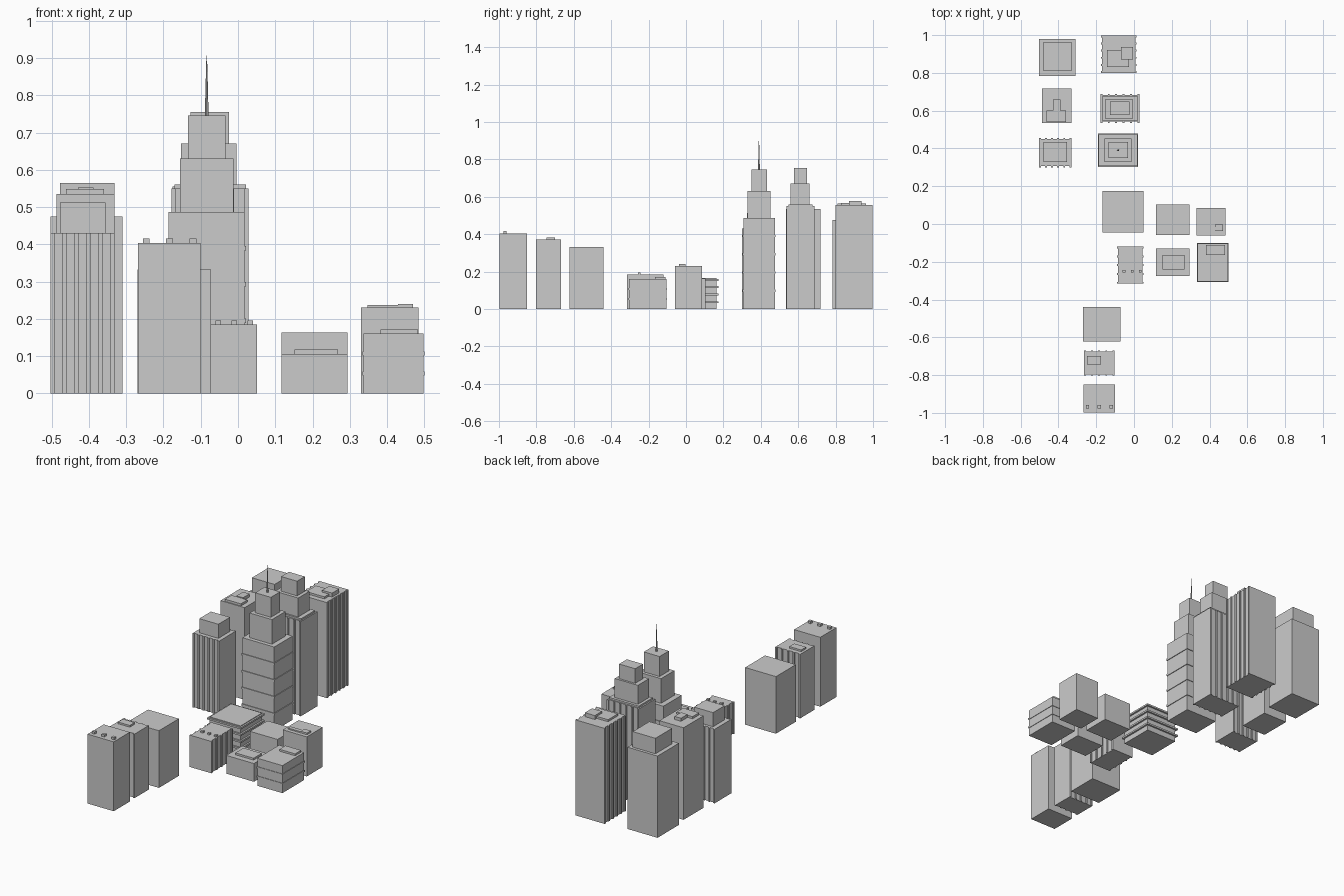
import bpy, bmesh

if "Cube" in bpy.data.objects:
    bpy.data.objects.remove(bpy.data.objects["Cube"])


def add_box(bm, x0, x1, y0, y1, z0, z1):
    v = [bm.verts.new((x, y, z)) for z in (z0, z1)
         for x, y in ((x0, y0), (x1, y0), (x1, y1), (x0, y1))]
    bm.faces.new(v[3::-1])
    bm.faces.new(v[4:])
    for i in range(4):
        j = (i + 1) % 4
        bm.faces.new((v[i], v[j], v[4 + j], v[4 + i]))


def boxes(name, items):
    """One object made of axis-aligned boxes (x0, x1, y0, y1, z0, z1)."""
    mesh = bpy.data.meshes.new(name)
    bm = bmesh.new()
    for it in items:
        add_box(bm, *it)
    bm.to_mesh(mesh)
    bm.free()
    ob = bpy.data.objects.new(name, mesh)
    bpy.context.collection.objects.link(ob)
    return ob


def fins(name, x0, x1, y0, y1, h, axis, n, d=0.006, w=0.010):
    """Vertical ribs on the two opposite walls facing the given axis."""
    items = []
    a, b = (y0, y1) if axis == 'x' else (x0, x1)
    for i in range(n):
        c = a + w / 2 + (b - a - w) * i / (n - 1)
        lo, hi = c - w / 2, c + w / 2
        if axis == 'x':
            items += [(x0 - d, x0, lo, hi, 0, h), (x1, x1 + d, lo, hi, 0, h)]
        else:
            items += [(lo, hi, y0 - d, y0, 0, h), (lo, hi, y1, y1 + d, 0, h)]
    boxes(name + "_fins", items)


def bands(name, x0, x1, y0, y1, levels, d, t):
    """Horizontal slabs wrapping the body."""
    boxes(name + "_bands", [(x0 - d, x1 + d, y0 - d, y1 + d, z - t / 2, z + t / 2)
                            for z in levels])


def vents(name, xs, y, z, h, s=0.009):
    boxes(name + "_vents", [(x - s, x + s, y - s, y + s, z, z + h) for x in xs])


# Setback tower at the back left
boxes("back_left_tower", [(-.503, -.31, .783, .98, 0, .475)])
boxes("back_left_tower_top", [(-.478, -.332, .81, .963, .475, .565)])

# Ribbed tower at the back right
boxes("back_right_tower", [(-.17, .007, .80, .998, 0, .555)])
fins("back_right_tower", -.17, .007, .80, .998, .555, 'x', 6)
boxes("back_right_tower_roof_units", [(-.143, -.026, .83, .92, .555, .567),
                                      (-.07, -.006, .872, .937, .555, .578)])

# Plain tower, middle left
boxes("middle_left_tower", [(-.487, -.332, .535, .718, 0, .535)])
boxes("middle_left_tower_roof_units", [(-.462, -.36, .54, .60, .535, .548),
                                       (-.43, -.388, .60, .66, .535, .553)])

# Ribbed stepped tower, middle right
boxes("ribbed_step_tower", [(-.178, .028, .542, .682, 0, .55),
                            (-.170, .021, .548, .676, .55, .56)])
fins("ribbed_step_tower", -.178, .028, .542, .682, .55, 'y', 6)
boxes("ribbed_step_tower_tiers", [(-.153, -.004, .558, .66, .56, .67),
                                  (-.127, -.024, .577, .648, .67, .755)])

# Ribbed setback tower, front left
boxes("front_left_tower", [(-.503, -.332, .306, .450, 0, .43)])
fins("front_left_tower", -.503, -.332, .306, .450, .43, 'y', 6)
boxes("front_left_tower_top", [(-.478, -.355, .327, .434, .43, .512)])

# Tallest tower with bands, tiers and spire
boxes("tall_tower", [(-.187, .018, .307, .475, 0, .487)])
bands("tall_tower", -.187, .018, .307, .475, [.0975 * i for i in range(1, 5)], .004, .012)
boxes("tall_tower_tiers", [(-.156, -.012, .329, .452, .487, .63),
                           (-.134, -.033, .349, .434, .63, .746)])
for name, r0, r1, z0, z1 in (("spire_base", .005, .003, .746, .83),
                             ("spire_tip", .003, .0008, .83, .907)):
    bpy.ops.mesh.primitive_cone_add(vertices=8, radius1=r0, radius2=r1, depth=z1 - z0,
                                    location=(-.084, .39, (z0 + z1) / 2))
    bpy.context.object.name = name

# Low block with projecting floor slabs
boxes("slab_block", [(-.158, .04, -.034, .164, 0, .158)])
bands("slab_block", -.158, .04, -.034, .164, [.036, .077, .118, .156], .010, .010)
boxes("slab_block_roof", [(-.158, .04, -.034, .164, .158, .165)])

# Plain low block
boxes("plain_low_block", [(.117, .294, -.057, .104, 0, .163)])

# Corner block with roof units
boxes("corner_block", [(.33, .484, -.06, .086, 0, .23)])
boxes("corner_block_roof_units", [(.347, .47, -.038, -.015, .23, .237),
                                  (.43, .47, -.038, -.002, .23, .240)])

# Small ribbed block with three vents
boxes("small_ribbed_block", [(-.085, .045, -.316, -.12, 0, .185)])
fins("small_ribbed_block", -.085, .045, -.316, -.12, .185, 'x', 5)
vents("small_ribbed_block", (-.053, -.010, .033), -.25, .185, .010, .007)

# Lowest block with roof unit
boxes("lowest_block", [(.117, .294, -.274, -.13, 0, .106)])
boxes("lowest_block_roof_unit", [(.151, .268, -.24, -.165, .106, .117)])

# Banded low block
boxes("banded_low_block", [(.337, .498, -.304, -.104, 0, .16)])
bands("banded_low_block", .337, .498, -.304, -.104, (.053, .107), .003, .010)
boxes("banded_low_block_roof_unit", [(.382, .483, -.165, -.11, .16, .171)])

# Row of three mid-rise blocks at the front
boxes("row_plain_block", [(-.27, -.072, -.623, -.44, 0, .332)])

boxes("row_ribbed_block", [(-.265, -.104, -.796, -.675, 0, .372)])
fins("row_ribbed_block", -.265, -.104, -.796, -.675, .372, 'y', 5)
boxes("row_ribbed_block_roof_unit", [(-.25, -.174, -.745, -.70, .372, .382)])

boxes("row_end_block", [(-.268, -.10, -.998, -.85, 0, .403)])
vents("row_end_block", (-.246, -.184, -.121), -.968, .403, .013)
